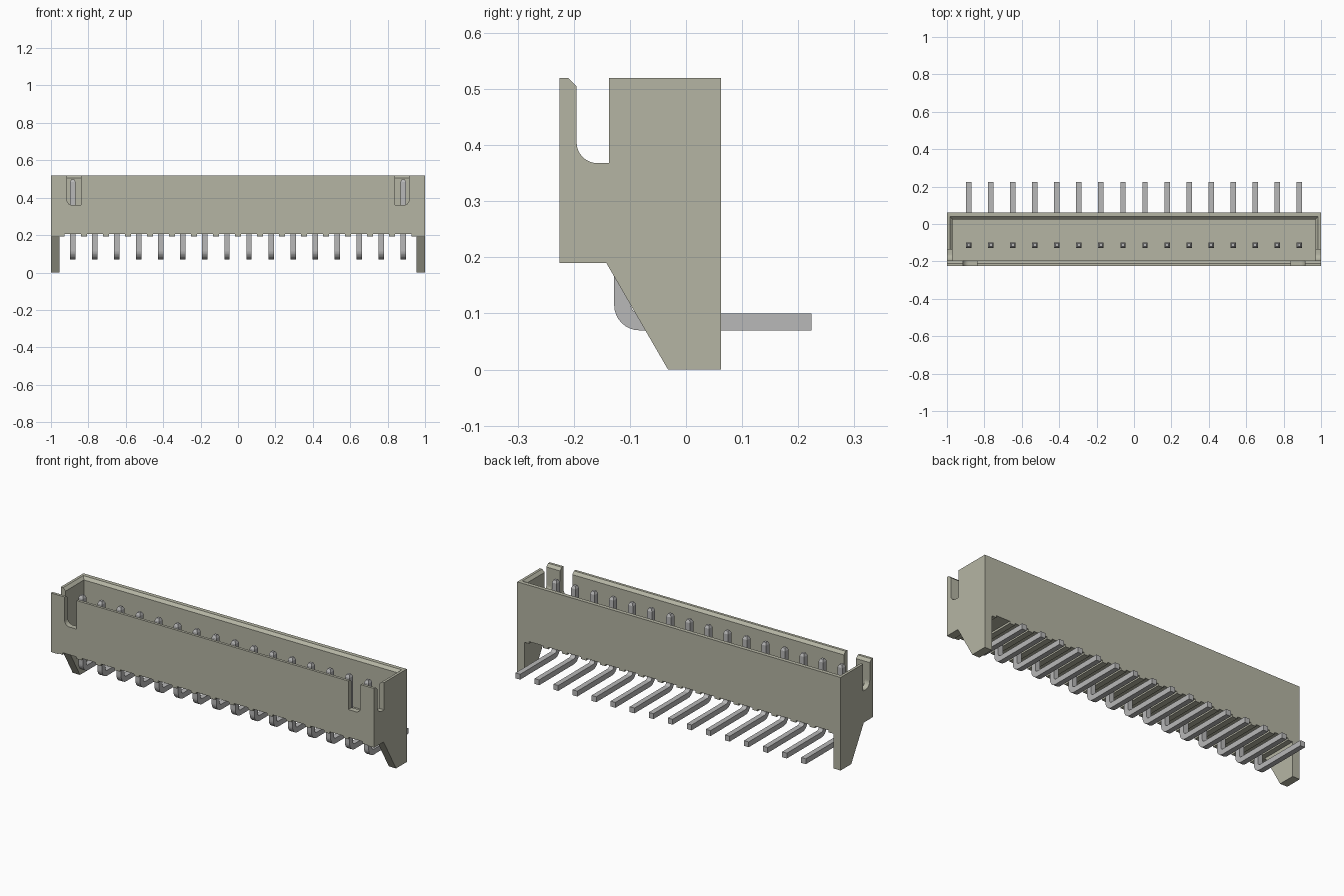
import bpy, bmesh, math

cube = bpy.data.objects.get("Cube")
if cube:
    bpy.data.objects.remove(cube, do_unlink=True)


def material(name, rgb):
    m = bpy.data.materials.new(name)
    m.use_nodes = True
    m.diffuse_color = (*rgb, 1)
    m.node_tree.nodes["Principled BSDF"].inputs["Base Color"].default_value = (*rgb, 1)
    return m


BEIGE = material("beige plastic", (0.46, 0.46, 0.37))
METAL = material("grey metal", (0.48, 0.48, 0.48))


def loft(bm, rings):
    """Skin a list of equal-length point rings and cap both ends."""
    vs = [[bm.verts.new(p) for p in r] for r in rings]
    n = len(vs[0])
    for a, b in zip(vs, vs[1:]):
        for i in range(n):
            j = (i + 1) % n
            bm.faces.new((a[i], a[j], b[j], b[i]))
    bm.faces.new(vs[0])
    bm.faces.new(vs[-1])


def build(name, solids, mat):
    bm = bmesh.new()
    for rings in solids:
        loft(bm, rings)
    bmesh.ops.recalc_face_normals(bm, faces=bm.faces)
    me = bpy.data.meshes.new(name)
    bm.to_mesh(me)
    bm.free()
    me.materials.append(mat)
    ob = bpy.data.objects.new(name, me)
    bpy.context.collection.objects.link(ob)
    return ob


def along_x(prof, x0, x1):
    return [[(x, y, z) for y, z in prof] for x in (x0, x1)]


def along_y(prof, y0, y1):
    return [[(x, y, z) for x, z in prof] for y in (y0, y1)]


def rect(x0, x1, y0, y1, z):
    return [(x0, y0, z), (x1, y0, z), (x1, y1, z), (x0, y1, z)]


def box(x0, x1, y0, y1, z0, z1):
    return [rect(x0, x1, y0, y1, z0), rect(x0, x1, y0, y1, z1)]


def arc(cx, cz, r, a0, a1, n=8):
    return [(cx + r * math.cos(math.radians(a0 + (a1 - a0) * i / n)),
             cz + r * math.sin(math.radians(a0 + (a1 - a0) * i / n))) for i in range(n + 1)]


def cut(target, name, solid):
    c = build(name, [solid], BEIGE)
    c.hide_render = True
    mod = target.modifiers.new(name, 'BOOLEAN')
    mod.operation, mod.solver, mod.object = 'DIFFERENCE', 'EXACT', c
    bpy.context.view_layer.objects.active = target
    bpy.ops.object.modifier_apply(modifier=mod.name)
    bpy.data.objects.remove(c, do_unlink=True)


PITCH, COUNT = 0.1178, 16
BACK, FRONT = 0.0625, -0.225

# Housing: side profile with the sloped legs, run across the full width
profile = [(FRONT, 0.19), (-0.142, 0.19), (-0.032, 0), (BACK, 0), (BACK, 0.52), (FRONT, 0.52)]
housing = build("housing", [along_x(profile, -1, 1)], BEIGE)

# Space between the legs, then the open cavity with its chamfered rim
cut(housing, "leg_gap", box(-0.955, 0.955, -0.4, 0.3, -0.1, 0.205))
cut(housing, "cavity", [rect(-0.97, 0.97, -0.195, 0.025, 0.24),
                        rect(-0.97, 0.97, -0.195, 0.025, 0.505),
                        rect(-1.0, 1.0, -0.225, 0.055, 0.535)])

# Rounded notches in both end walls and slots in the front wall
notch = arc(-0.158, 0.405, 0.037, 180, 270) + [(-0.137, 0.368), (-0.137, 0.535),
                                             (-0.225, 0.535), (-0.195, 0.505)]
for s in (-1, 1):
    cut(housing, "end_notch", along_x(notch, s * 0.95, s * 1.1))
    slot = [(s * x, z) for x, z in
            arc(0.885, 0.39, 0.03, 0, -90) + [(0.84, 0.36), (0.84, 0.6), (0.915, 0.6)]]
    cut(housing, "front_slot", along_y(slot, -0.3, -0.18))

# Small standoff ribs under the housing, between the pins
for i in range(COUNT + 1):
    x = (i - COUNT / 2) * PITCH
    build(f"standoff_rib_{i + 1}", [box(x - 0.016, x + 0.016, FRONT, BACK, 0.194, 0.21)], BEIGE)

# Bent pins with tapered tips
W = 0.0145
bend = (arc(-0.083, 0.115, 0.045, 180, 270) + [(0.224, 0.07), (0.224, 0.1)]
        + arc(-0.083, 0.115, 0.015, 270, 180) + [(-0.098, 0.483), (-0.128, 0.483)])
tip = [rect(-W, W, -0.128, -0.098, 0.483), rect(-0.008, 0.008, -0.121, -0.105, 0.497)]
pin = build("pin_1", [along_x(bend, -W, W), tip], METAL)
for i in range(COUNT):
    ob = pin
    if i:
        ob = bpy.data.objects.new(f"pin_{i + 1}", pin.data)
        bpy.context.collection.objects.link(ob)
    ob.location.x = (i - (COUNT - 1) / 2) * PITCH
